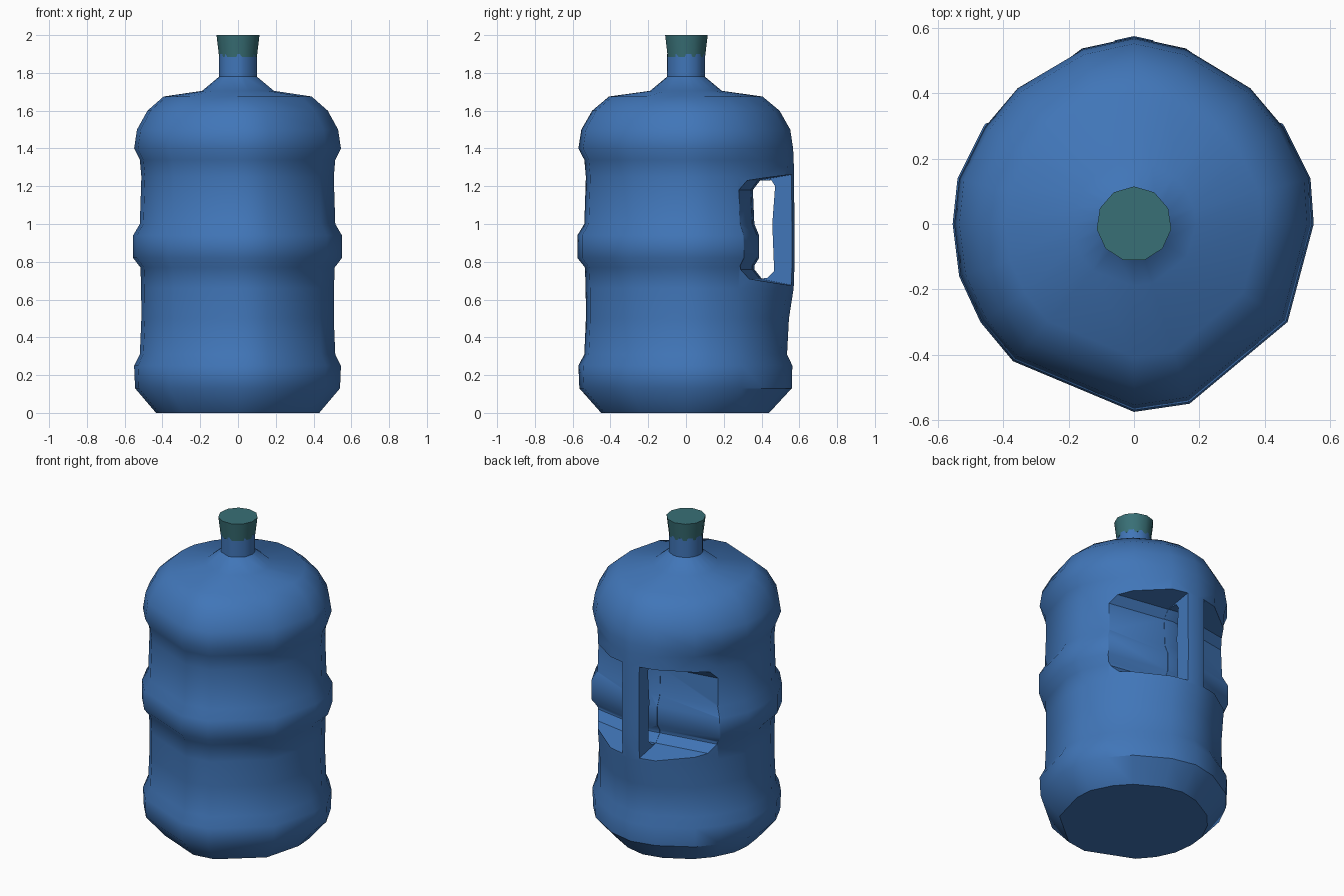
import bpy, bmesh, math
from mathutils import Vector

cube = bpy.data.objects.get("Cube")
if cube:
    bpy.data.objects.remove(cube, do_unlink=True)


def material(name, rgb):
    m = bpy.data.materials.new(name)
    m.use_nodes = True
    m.diffuse_color = (*rgb, 1)
    m.node_tree.nodes["Principled BSDF"].inputs["Base Color"].default_value = (*rgb, 1)
    return m


def loft(name, sections, mat):
    """Skin a list of closed sections with equal point counts and cap both ends."""
    bm = bmesh.new()
    rings = [[bm.verts.new(p) for p in s] for s in sections]
    for a, b in zip(rings, rings[1:]):
        for i in range(len(a)):
            j = (i + 1) % len(a)
            bm.faces.new((a[i], a[j], b[j], b[i]))
    bm.faces.new(rings[0])
    bm.faces.new(rings[-1])
    bmesh.ops.recalc_face_normals(bm, faces=bm.faces)
    mesh = bpy.data.meshes.new(name)
    bm.to_mesh(mesh)
    bm.free()
    mesh.materials.append(mat)
    obj = bpy.data.objects.new(name, mesh)
    bpy.context.collection.objects.link(obj)
    return obj


def activate(obj):
    bpy.ops.object.select_all(action='DESELECT')
    obj.select_set(True)
    bpy.context.view_layer.objects.active = obj


def carve(obj, cutter):
    mod = obj.modifiers.new("carve", 'BOOLEAN')
    mod.operation = 'DIFFERENCE'
    mod.solver = 'EXACT'
    mod.object = cutter
    activate(obj)
    bpy.ops.object.modifier_apply(modifier=mod.name)
    bpy.data.objects.remove(cutter, do_unlink=True)


blue = material("bottle blue", (0.052, 0.18, 0.48))
teal = material("cap teal", (0.04, 0.16, 0.18))

# Uneven outline of the bottle, seen from above
outline = [Vector(p) for p in (
    (0, .575), (.16, .54), (.36, .42), (.46, .30), (.54, .14), (.55, 0),
    (.47, -.30), (.17, -.55), (0, -.575), (-.37, -.42), (-.47, -.30),
    (-.535, -.16), (-.555, 0), (-.54, .14), (-.46, .30), (-.36, .42), (-.16, .54))]

# Body rings: height, half width, depth at the back where the grip bulges
body_rings = [
    (0, .43, .44), (.13, .54, .56), (.25, .545, .563), (.31, .515, .535),
    (.5, .507, .545), (.66, .508, .57), (.77, .512, .574), (.82, .55, .575),
    (.94, .55, .575), (1.0, .515, .574), (1.25, .507, .572), (1.34, .515, .57),
    (1.4, .545, .567), (1.5, .53, .552), (1.6, .475, .495), (1.675, .39, .405)]
neck_rings = [(1.705, .19), (1.78, .1), (1.9, .1)]


def body_section(z, half, back):
    points = []
    for p in outline:
        scale = half / .55
        if p.y > .35:                       # grip side keeps its fullness
            weight = min(1, (p.y - .35) / .17)
            scale += weight * (back / .575 - scale)
        points.append((p.x * scale, p.y * scale, z))
    return points


def round_section(z, r):
    return [(*(p.normalized() * r), z) for p in outline]


sections = [body_section(*r) for r in body_rings] + [round_section(*r) for r in neck_rings]
bottle = loft("bottle_body", sections, blue)

# Grip pocket: profile of depth and height, with the middle band left standing
floor = [(.40, .71), (.36, .76), (.36, .78), (.385, .82), (.385, .94),
         (.36, 1.0), (.352, 1.18), (.39, 1.23)]
open_side = [(.65, 1.275), (.65, .66)]
bar_side = [(.46, 1.232), (.48, 1.2), (.465, 1.0), (.475, .75), (.44, .715)]


def pocket(name, profile, xs, shift=0):
    return loft(name, [[(x, y + shift - .17 * abs(x), z) for y, z in profile] for x in xs], blue)


for side in (-1, 1):
    carve(bottle, pocket("pocket_cutter", floor + open_side, (side * .06, side * .7)))
# Finger hole behind the upright handle bar
carve(bottle, pocket("finger_hole_cutter", floor + bar_side, (-.075, 0, .075), .002))

# Flared stopper cap
cap = loft("cap", [[(r * math.sin(i * math.tau / 11), r * math.cos(i * math.tau / 11), z)
                    for i in range(11)] for z, r in ((1.885, .101), (2.0, .115))], teal)

for obj in (bottle, cap):
    activate(obj)
    bpy.ops.object.shade_smooth_by_angle(angle=math.radians(38))
